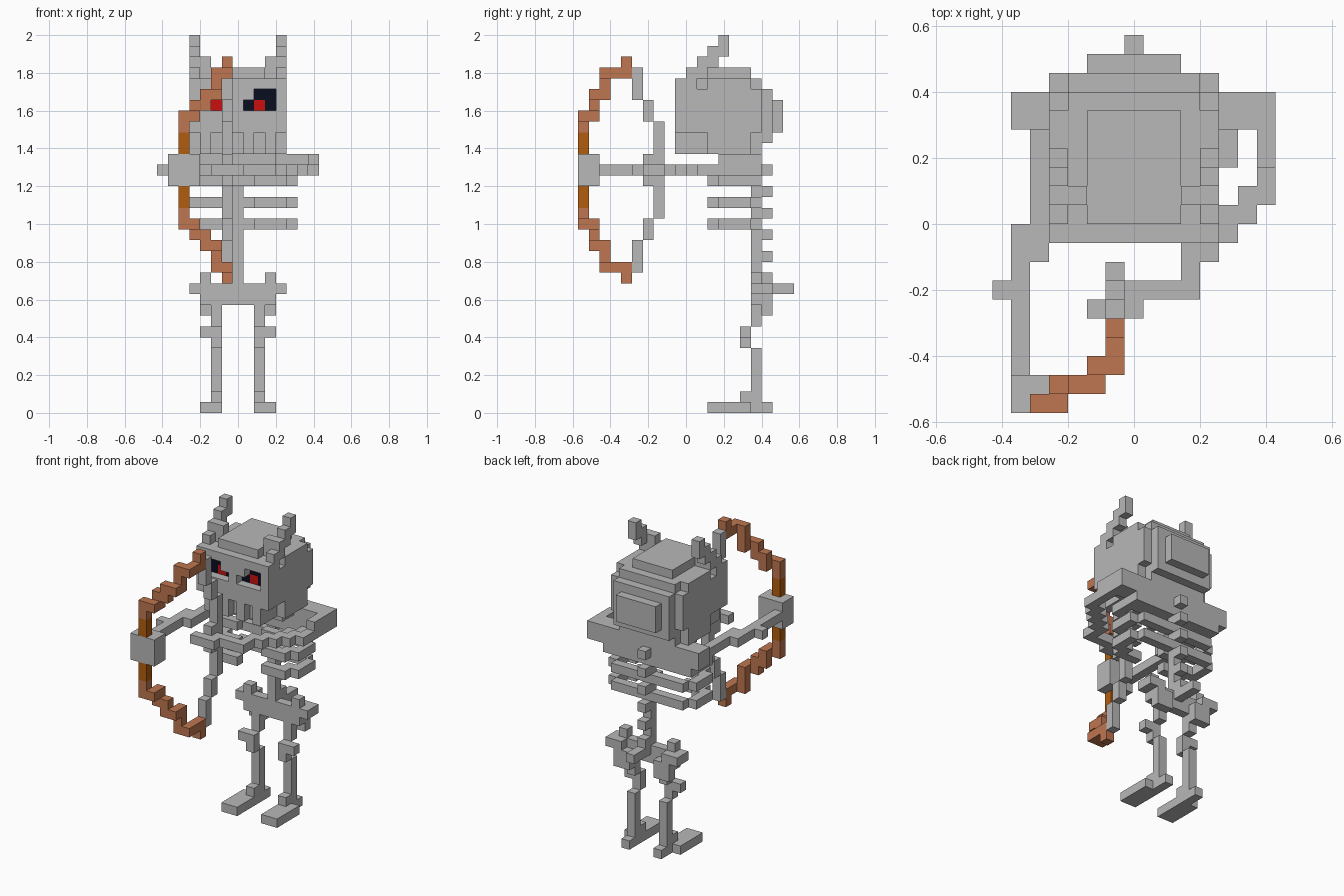
import bpy, bmesh
from mathutils import Vector
from itertools import product

default_cube = bpy.data.objects.get("Cube")
if default_cube:
    bpy.data.objects.remove(default_cube, do_unlink=True)

UNIT = 2 / 35            # edge of one block
CENTRE = Vector((7.5, 10, 0))


def make_material(name, colour):
    material = bpy.data.materials.new(name)
    material.use_nodes = True
    rgba = (*colour, 1)
    material.diffuse_color = rgba
    material.node_tree.nodes["Principled BSDF"].inputs["Base Color"].default_value = rgba
    return material


BONE, WOOD, BINDING, SOCKET, GLOW = range(5)
materials = [
    make_material("bone grey", (.48, .48, .48)),
    make_material("bow wood", (.52, .18, .08)),
    make_material("bow binding", (.45, .11, .005)),
    make_material("eye socket black", (.003, .004, .013)),
    make_material("eye red", (.6, .005, .005)),
]


class Blocks:
    """A part made of unit blocks, meshed as one closed skin."""

    def __init__(self, name):
        self.name, self.cells = name, {}

    def cells_in(self, x, y, z, mirror, flip):
        for i, j, k in product(range(*x), range(*y), range(*z)):
            yield i, j, k
            if mirror:
                yield 14 - i, j, k
            if flip:
                yield i, j, 44 - k

    def add(self, x, y, z, colour=BONE, mirror=False, flip=False):
        for cell in self.cells_in(x, y, z, mirror, flip):
            self.cells[cell] = colour

    def cut(self, x, y, z, mirror=False):
        for cell in self.cells_in(x, y, z, mirror, False):
            self.cells.pop(cell, None)

    def build(self):
        bm = bmesh.new()
        corners = {}

        def corner(point):
            key = tuple(point)
            if key not in corners:
                corners[key] = bm.verts.new((Vector(point) - CENTRE) * UNIT)
            return corners[key]

        for cell, colour in self.cells.items():
            for axis, side in product(range(3), (0, 1)):
                neighbour = list(cell)
                neighbour[axis] += 2 * side - 1
                if tuple(neighbour) in self.cells:
                    continue
                u, v = (axis + 1) % 3, (axis + 2) % 3
                ring = []
                for du, dv in ((0, 0), (1, 0), (1, 1), (0, 1)):
                    point = list(cell)
                    point[axis] += side
                    point[u] += du
                    point[v] += dv
                    ring.append(corner(point))
                face = bm.faces.new(ring if side else ring[::-1])
                face.material_index = colour
        mesh = bpy.data.meshes.new(self.name)
        bm.to_mesh(mesh)
        bm.free()
        for material in materials:
            mesh.materials.append(material)
        part = bpy.data.objects.new(self.name, mesh)
        bpy.context.collection.objects.link(part)


# Legs: foot, heel, shin, knee and thigh on both sides
legs = Blocks("legs")
legs.add((4, 6), (12, 16), (0, 1), mirror=True)
legs.add((5, 6), (16, 18), (0, 1), mirror=True)
legs.add((5, 6), (15, 17), (1, 2), mirror=True)
legs.add((5, 6), (16, 17), (2, 6), mirror=True)
legs.add((5, 6), (15, 16), (6, 8), mirror=True)
legs.add((4, 5), (15, 16), (7, 8), mirror=True)
legs.add((5, 6), (16, 17), (8, 10), mirror=True)
legs.add((4, 6), (17, 18), (9, 10), mirror=True)
legs.build()

# Pelvis with hip points and tail bone
pelvis = Blocks("pelvis")
pelvis.add((4, 11), (16, 17), (10, 12))
pelvis.add((3, 5), (16, 18), (11, 12), mirror=True)
pelvis.add((4, 6), (17, 18), (10, 11), mirror=True)
pelvis.add((4, 5), (16, 17), (12, 13), mirror=True)
pelvis.add((7, 8), (17, 20), (11, 12))
pelvis.build()

# Spine with a knob on every other vertebra
spine = Blocks("spine")
spine.add((7, 8), (16, 17), (12, 24))
for level in range(12, 24, 2):
    spine.add((7, 8), (17, 18), (level, level + 1))
spine.build()

# Three open ribs curving round from the spine
ribs = Blocks("ribs")
for level in (17, 19, 21):
    z = (level, level + 1)
    ribs.add((8, 12), (16, 17), z, mirror=True)
    ribs.add((12, 13), (13, 16), z, mirror=True)
    ribs.add((11, 12), (12, 14), z, mirror=True)
    ribs.add((9, 11), (12, 13), z, mirror=True)
ribs.build()

# Shoulder slab and collar
shoulders = Blocks("shoulders")
shoulders.add((2, 13), (15, 17), (21, 24))
shoulders.add((1, 14), (15, 17), (22, 24))
shoulders.add((4, 11), (13, 15), (23, 24))
shoulders.build()

# Right arm reaching forward to the bow grip
right_arm = Blocks("right_arm")
FOREARM = (22, 23)
right_arm.add((2, 3), (10, 15), FOREARM)
right_arm.add((1, 3), (8, 10), FOREARM)
right_arm.add((1, 2), (2, 8), FOREARM)
right_arm.add((0, 1), (6, 7), FOREARM)
right_arm.add((1, 4), (0, 2), (21, 24))
right_arm.build()

# Left arm folded in steps back to the string
left_arm = Blocks("left_arm")
left_arm.add((14, 15), (13, 17), (22, 24))
left_arm.add((14, 15), (11, 13), FOREARM)
for step in range(4):
    left_arm.add((13 - step, 14 - step), (9 - step + (step < 3), 12 - step), FOREARM)
left_arm.add((10, 11), (7, 8), FOREARM)
left_arm.add((6, 11), (6, 7), FOREARM)
left_arm.add((5, 8), (5, 6), FOREARM)
left_arm.add((6, 7), (6, 7), (21, 24))
left_arm.build()

# Skull: stacked layers, cheek plates and back plate
skull = Blocks("skull")
skull.add((4, 11), (9, 14), (24, 25))
skull.add((4, 11), (9, 17), (24, 26))
skull.add((3, 12), (9, 11), (26, 31))
skull.add((4, 11), (9, 18), (25, 30))
skull.add((4, 11), (10, 17), (30, 31))
skull.add((5, 10), (10, 16), (31, 32))
skull.add((3, 4), (11, 17), (26, 30), mirror=True)
skull.add((3, 4), (12, 16), (24, 31), mirror=True)
skull.add((5, 10), (18, 19), (26, 29))
# Gaps between the teeth
for gap in (5, 7, 9):
    skull.cut((gap, gap + 1), (9, 10), (24, 26))
# Recessed eyes
skull.cut((9, 11), (9, 10), (28, 30), mirror=True)
skull.cut((8, 9), (9, 10), (28, 29), mirror=True)
skull.add((9, 11), (10, 11), (28, 30), SOCKET, mirror=True)
skull.add((8, 9), (10, 11), (28, 29), SOCKET, mirror=True)
skull.add((9, 10), (10, 11), (28, 29), GLOW, mirror=True)
skull.build()

# Stepped horns
horns = Blocks("horns")
horns.add((11, 12), (10, 12), (31, 32), mirror=True)
horns.add((10, 11), (11, 12), (31, 33), mirror=True)
horns.add((11, 12), (11, 13), (32, 33), mirror=True)
horns.add((11, 12), (12, 14), (33, 34), mirror=True)
horns.add((11, 12), (13, 14), (34, 35), mirror=True)
horns.build()

# Bow limbs, the lower one mirroring the upper
bow = Blocks("bow")
limb = (
    ((6, 7), (4, 5), (31, 33)),
    ((6, 7), (2, 4), (31, 32)),
    ((5, 6), (2, 3), (30, 32)),
    ((5, 6), (1, 3), (29, 30)),
    ((4, 5), (1, 2), (28, 30)),
    ((3, 4), (1, 2), (27, 29)),
    ((3, 4), (0, 1), (27, 28)),
    ((2, 3), (0, 1), (26, 28)),
)
for x, y, z in limb:
    bow.add(x, y, z, WOOD, flip=True)
bow.add((2, 3), (0, 1), (24, 27), BINDING, flip=True)
bow.add((2, 3), (0, 1), (26, 27), WOOD, flip=True)
bow.build()

# Bow string drawn back in steps
string = Blocks("bow_string")
string.add((6, 7), (7, 8), (18, 27))
string.add((6, 7), (6, 7), (27, 29), flip=True)
string.add((6, 7), (5, 6), (29, 32), flip=True)
string.build()
